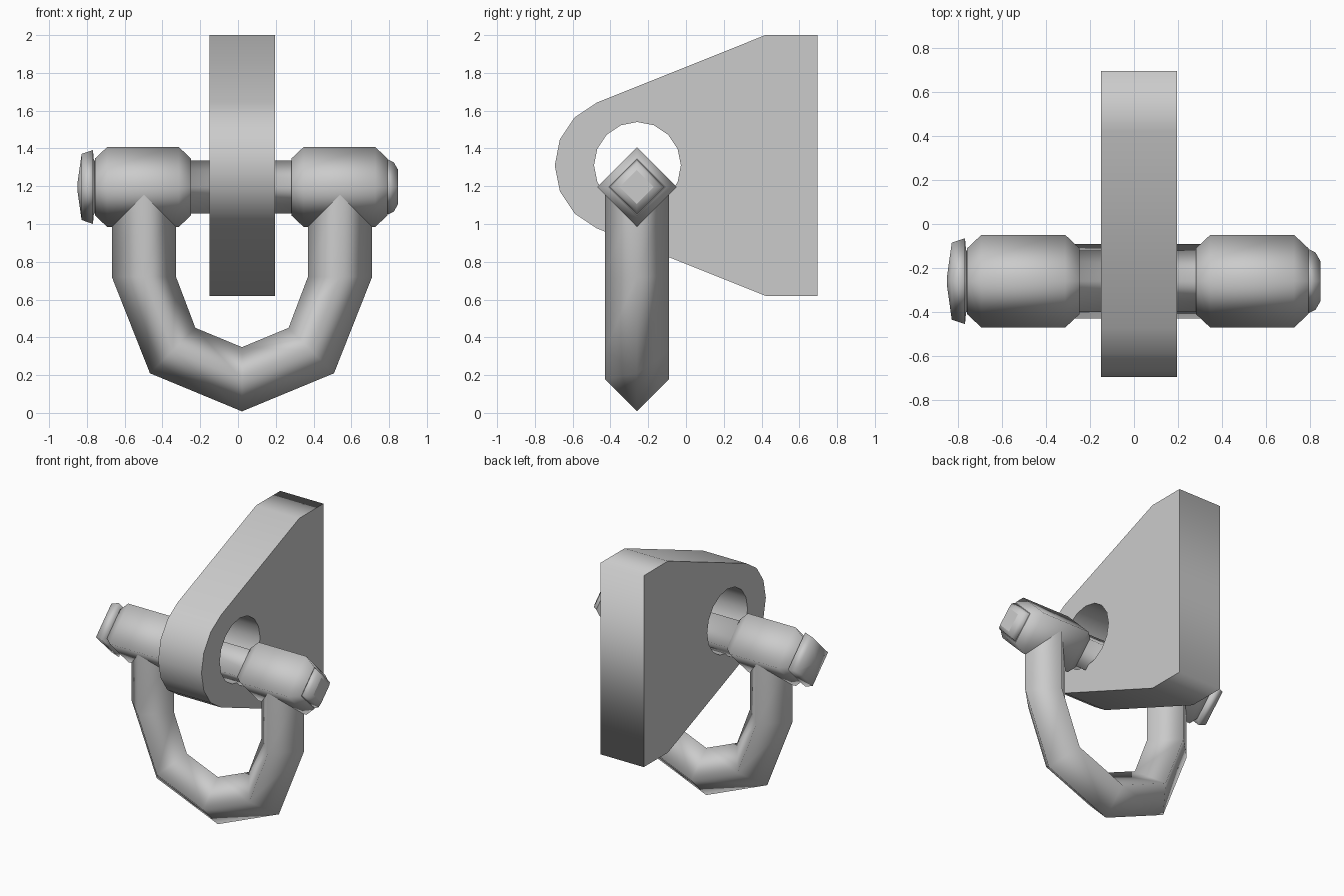
import bpy, bmesh
from math import sin, cos, radians, pi
from mathutils import Vector

if "Cube" in bpy.data.objects:
    bpy.data.objects.remove(bpy.data.objects["Cube"])

PIN_Y, PIN_Z = -0.26, 1.196


def finish(name, bm):
    bmesh.ops.recalc_face_normals(bm, faces=bm.faces)
    me = bpy.data.meshes.new(name)
    bm.to_mesh(me)
    bm.free()
    ob = bpy.data.objects.new(name, me)
    bpy.context.collection.objects.link(ob)
    return ob


def sweep(name, rings):
    """Skin a list of closed rings with smooth sides and flat end caps."""
    bm = bmesh.new()
    loops = [[bm.verts.new(p) for p in ring] for ring in rings]
    for a, b in zip(loops, loops[1:]):
        n = len(a)
        for i in range(n):
            j = (i + 1) % n
            bm.faces.new((a[i], a[j], b[j], b[i])).smooth = True
    for end in (loops[0], loops[-1]):
        bm.faces.new(end)
    return finish(name, bm)


def diamond(center, u, v, r):
    c = Vector(center)
    return [c + (u * cos(k * pi / 2) + v * sin(k * pi / 2)) * r for k in range(4)]


def turned(name, profile):
    """Four-sided turned part along x from (x, radius) pairs."""
    y, z = Vector((0, 1, 0)), Vector((0, 0, 1))
    return sweep(name, [diamond((x, PIN_Y, PIN_Z), y, z, r) for x, r in profile])


# Mounting plate with a rounded nose and a round hole
outline = [(0.42, 0.62), (0.695, 0.62), (0.695, 2.0), (0.42, 2.0)]
for k in range(7):
    a = radians(112.5 + 22.5 * k)
    outline.append((-0.335 + 0.36 * cos(a), 1.31 + 0.36 * sin(a)))
hole = [(-0.257 + 0.23 * cos(k * pi / 8), 1.31 + 0.23 * sin(k * pi / 8)) for k in range(16)]
bm = bmesh.new()
for pts in (outline, hole):
    vs = [bm.verts.new((-0.15, y, z)) for y, z in pts]
    for i in range(len(vs)):
        bm.edges.new((vs[i - 1], vs[i]))
bmesh.ops.triangle_fill(bm, use_beauty=True, edges=bm.edges[:])
ext = bmesh.ops.extrude_face_region(bm, geom=bm.faces[:], use_keep_orig=True)
bmesh.ops.translate(bm, vec=(0.345, 0, 0),
                    verts=[g for g in ext["geom"] if isinstance(g, bmesh.types.BMVert)])
bm.normal_update()
for f in bm.faces:
    f.smooth = abs(f.normal.x) < 0.5
finish("mounting_plate", bm)

# Cross pin with domed head and chamfered tail
turned("cross_pin", [(-0.85, 0.02), (-0.828, 0.175), (-0.768, 0.195), (-0.763, 0.14),
                     (0.78, 0.14), (0.795, 0.145), (0.825, 0.13), (0.848, 0.09)])

# Shackle eyes
for side, x in (("left", -0.503), ("right", 0.537)):
    turned(side + "_eye", [(x - 0.255, 0.15), (x - 0.19, 0.211),
                           (x + 0.19, 0.211), (x + 0.255, 0.15)])

# Curved bow: two straight legs joined by a four-segment arc
cx, cz, R = 0.021, 0.697, 0.519
Y = Vector((0, 1, 0))
stations = [((cx - R, PIN_Y, PIN_Z), pi), ((cx - R, PIN_Y, 0.72), pi)]
for k in (1, 2, 3):
    a = pi + k * pi / 4
    stations.append(((cx + R * cos(a), PIN_Y, cz + R * sin(a)), a))
stations += [((cx + R, PIN_Y, 0.72), 2 * pi), ((cx + R, PIN_Y, PIN_Z), 2 * pi)]
sweep("shackle_bow", [diamond(c, Vector((cos(a), 0, sin(a))), Y, 0.17)
                      for c, a in stations])
